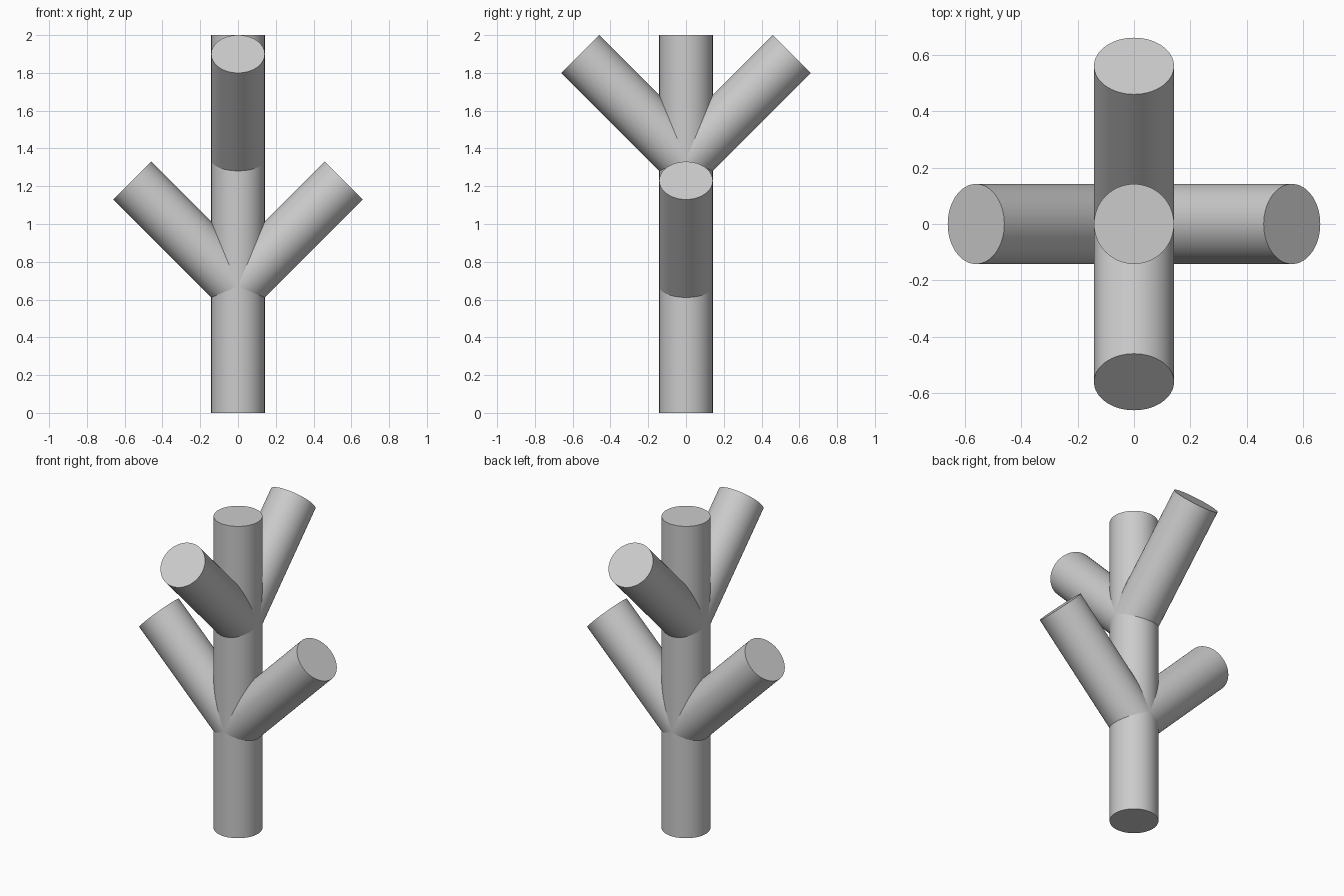
import bpy
import math
from mathutils import Vector

cube = bpy.data.objects.get("Cube")
if cube:
    bpy.data.objects.remove(cube, do_unlink=True)

RADIUS = 0.1418
REACH = 0.56       # horizontal distance from trunk axis to branch tip centre

# Single grey material
grey = bpy.data.materials.new("plain grey")
grey.use_nodes = True
grey.diffuse_color = (0.6, 0.6, 0.6, 1)
grey.node_tree.nodes["Principled BSDF"].inputs["Base Color"].default_value = (0.6, 0.6, 0.6, 1)


def rod(name, start, end):
    """Capped cylinder running from start to end."""
    start, end = Vector(start), Vector(end)
    axis = end - start
    bpy.ops.mesh.primitive_cylinder_add(
        vertices=64, radius=RADIUS, depth=axis.length, location=(start + end) / 2,
        rotation=axis.to_track_quat('Z', 'Y').to_euler())
    obj = bpy.context.object
    obj.name = name
    obj.data.materials.append(grey)
    bpy.ops.object.shade_smooth_by_angle(angle=math.radians(30))
    return obj


# Upright trunk
rod("trunk", (0, 0, 0), (0, 0, 2))

# Two pairs of branches rising at 45 degrees: sideways below, front and back above
for name, dx, dy, base in (
        ("left_branch", 1, 0, 0.67),
        ("right_branch", -1, 0, 0.67),
        ("front_branch", 0, -1, 1.34),
        ("back_branch", 0, 1, 1.34)):
    rod(name, (0, 0, base), (dx * REACH, dy * REACH, base + REACH))
